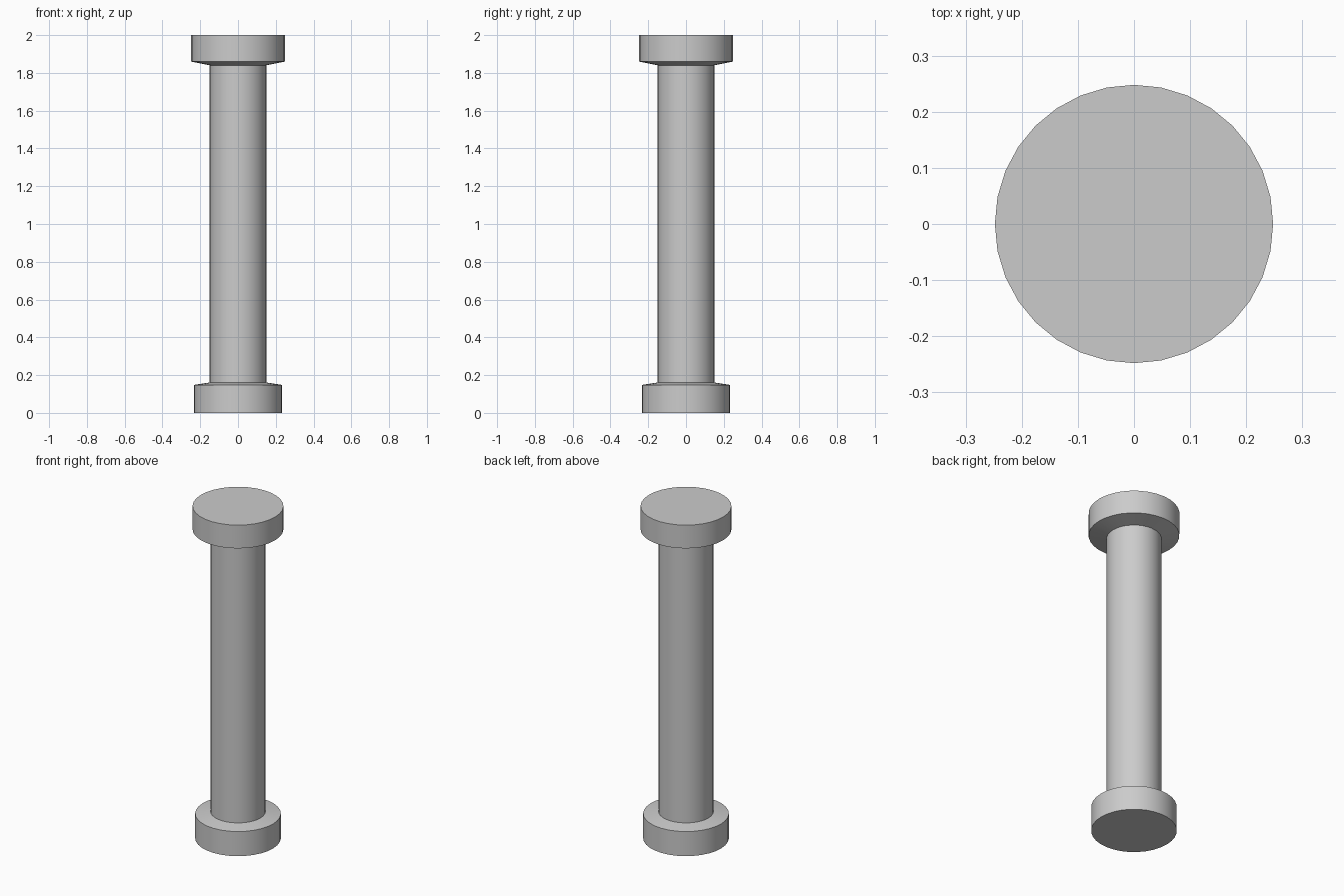
import bpy, bmesh
from math import cos, sin, tau, radians

if "Cube" in bpy.data.objects:
    bpy.data.objects.remove(bpy.data.objects["Cube"])

SIDES = 32


def lathe(name, profile, cap_bottom=False, cap_top=False):
    """Revolve (radius, z) points around the z axis."""
    bm = bmesh.new()
    rings = [[bm.verts.new((r * cos(tau * i / SIDES), r * sin(tau * i / SIDES), z))
              for i in range(SIDES)] for r, z in profile]
    for a, b in zip(rings, rings[1:]):
        for i in range(SIDES):
            j = (i + 1) % SIDES
            bm.faces.new((a[i], a[j], b[j], b[i]))
    if cap_bottom:
        bm.faces.new(rings[0][::-1])
    if cap_top:
        bm.faces.new(rings[-1])
    mesh = bpy.data.meshes.new(name)
    bm.to_mesh(mesh)
    bm.free()
    obj = bpy.data.objects.new(name, mesh)
    bpy.context.collection.objects.link(obj)
    bpy.ops.object.select_all(action='DESELECT')
    obj.select_set(True)
    bpy.context.view_layer.objects.active = obj
    bpy.ops.object.shade_smooth_by_angle(angle=radians(30))
    return obj


SHAFT_R = 0.15

# Base disc with a slightly sloped shoulder
lathe("column_base", [(0.234, 0.0), (0.234, 0.148), (SHAFT_R, 0.161)], cap_bottom=True)

# Plain shaft
lathe("column_shaft", [(SHAFT_R, 0.161), (SHAFT_R, 1.84)])

# Capital disc with a sloped underside
lathe("column_capital", [(SHAFT_R, 1.84), (0.248, 1.86), (0.248, 2.0)], cap_top=True)
